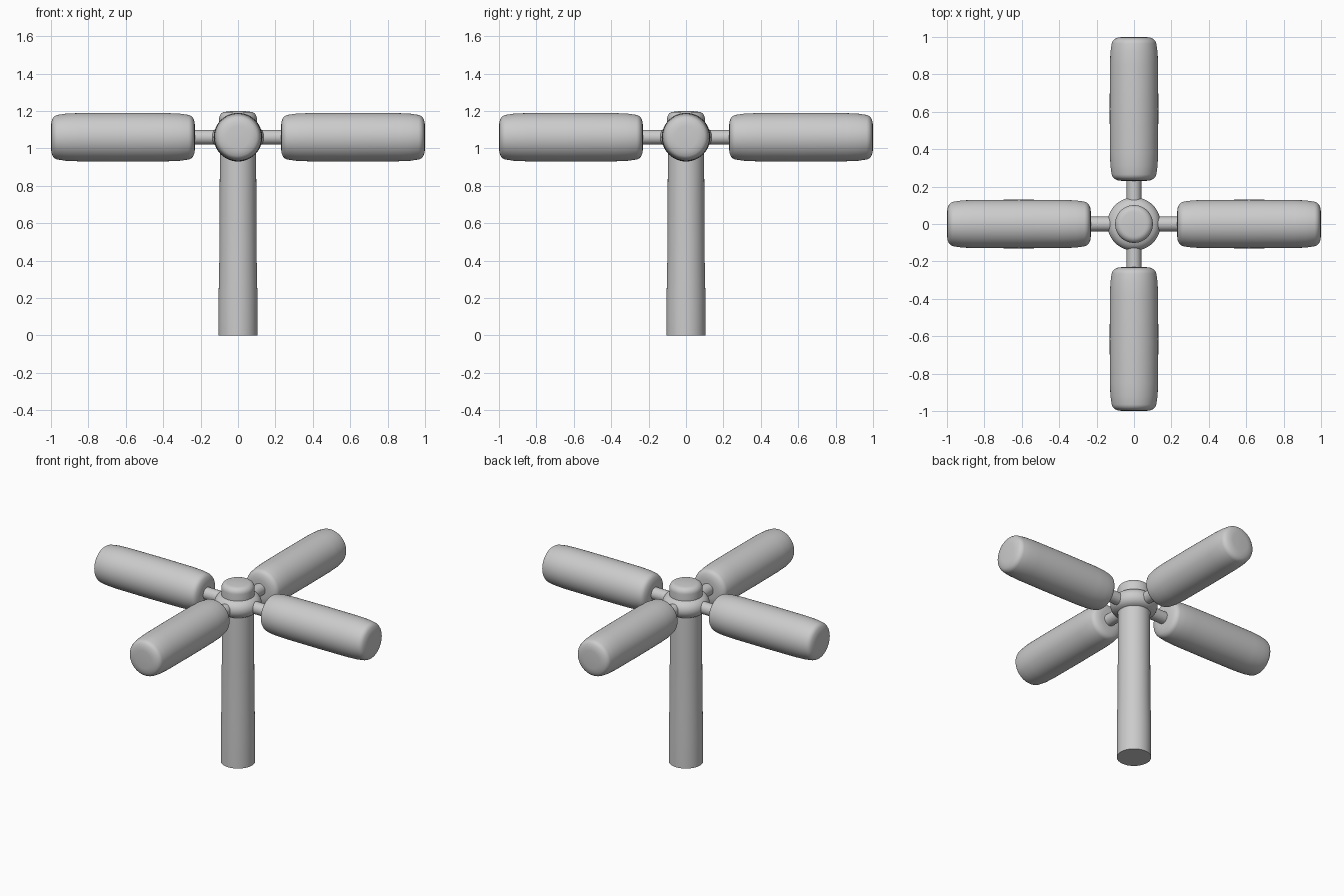
import bpy
import math
from mathutils import Matrix

if "Cube" in bpy.data.objects:
    bpy.data.objects.remove(bpy.data.objects["Cube"])

ARM_Z = 1.06
SEGMENTS = 48


def lathe(name, profile, matrix=Matrix.Identity(4)):
    """Revolve (radius, height) points around z, cap both ends, then place."""
    n = SEGMENTS
    verts, faces = [], []
    for r, h in profile:
        for i in range(n):
            a = 2 * math.pi * i / n
            verts.append((r * math.cos(a), r * math.sin(a), h))
    for k in range(len(profile) - 1):
        for i in range(n):
            j = (i + 1) % n
            faces.append((k * n + i, k * n + j, (k + 1) * n + j, (k + 1) * n + i))
    faces.append(tuple(reversed(range(n))))
    faces.append(tuple(range((len(profile) - 1) * n, len(profile) * n)))
    mesh = bpy.data.meshes.new(name)
    mesh.from_pydata(verts, [], faces)
    obj = bpy.data.objects.new(name, mesh)
    bpy.context.collection.objects.link(obj)
    obj.matrix_world = matrix
    bpy.ops.object.select_all(action='DESELECT')
    obj.select_set(True)
    bpy.context.view_layer.objects.active = obj
    bpy.ops.object.shade_smooth_by_angle(angle=math.radians(40))
    return obj


def arc(r, h, radius, start, end, steps=6):
    """Rounded corner in the profile plane, angles in degrees."""
    return [(r + radius * math.cos(math.radians(start + (end - start) * i / steps)),
             h + radius * math.sin(math.radians(start + (end - start) * i / steps)))
            for i in range(steps + 1)]


# Post, slightly thicker at the foot
lathe("post", [(0.104, 0), (0.104, 0.2), (0.1, 0.4), (0.098, 0.7), (0.097, 1.02)])

# Rounded hub collar and domed cap
lathe("hub_collar", [(0.09, 0.985)] + arc(0.085, ARM_Z, 0.058, -75, 75, 12) + [(0.09, 1.12)])
lathe("hub_cap", [(0.1, 1.08)] + arc(0.065, 1.16, 0.036, 0, 90) + [(0.03, 1.2)])

# Soft roller profile, measured outward from the centre
roller = ([(0.06, 0.23), (0.085, 0.233)] + arc(0.083, 0.272, 0.037, -75, -10)
          + [(0.126, 0.31), (0.129, 0.38), (0.13, 0.615), (0.129, 0.85), (0.126, 0.92)]
          + arc(0.083, 0.958, 0.037, 10, 75) + [(0.085, 0.997), (0.06, 1.0)])

# Four arms with padded rollers
for k, side in enumerate(("right", "back", "left", "front")):
    place = (Matrix.Translation((0, 0, ARM_Z))
             @ Matrix.Rotation(k * math.pi / 2, 4, 'Z')
             @ Matrix.Rotation(math.pi / 2, 4, 'Y'))
    lathe(side + "_arm", [(0.039, 0.08), (0.039, 0.27)], place)
    lathe(side + "_roller", roller, place)
